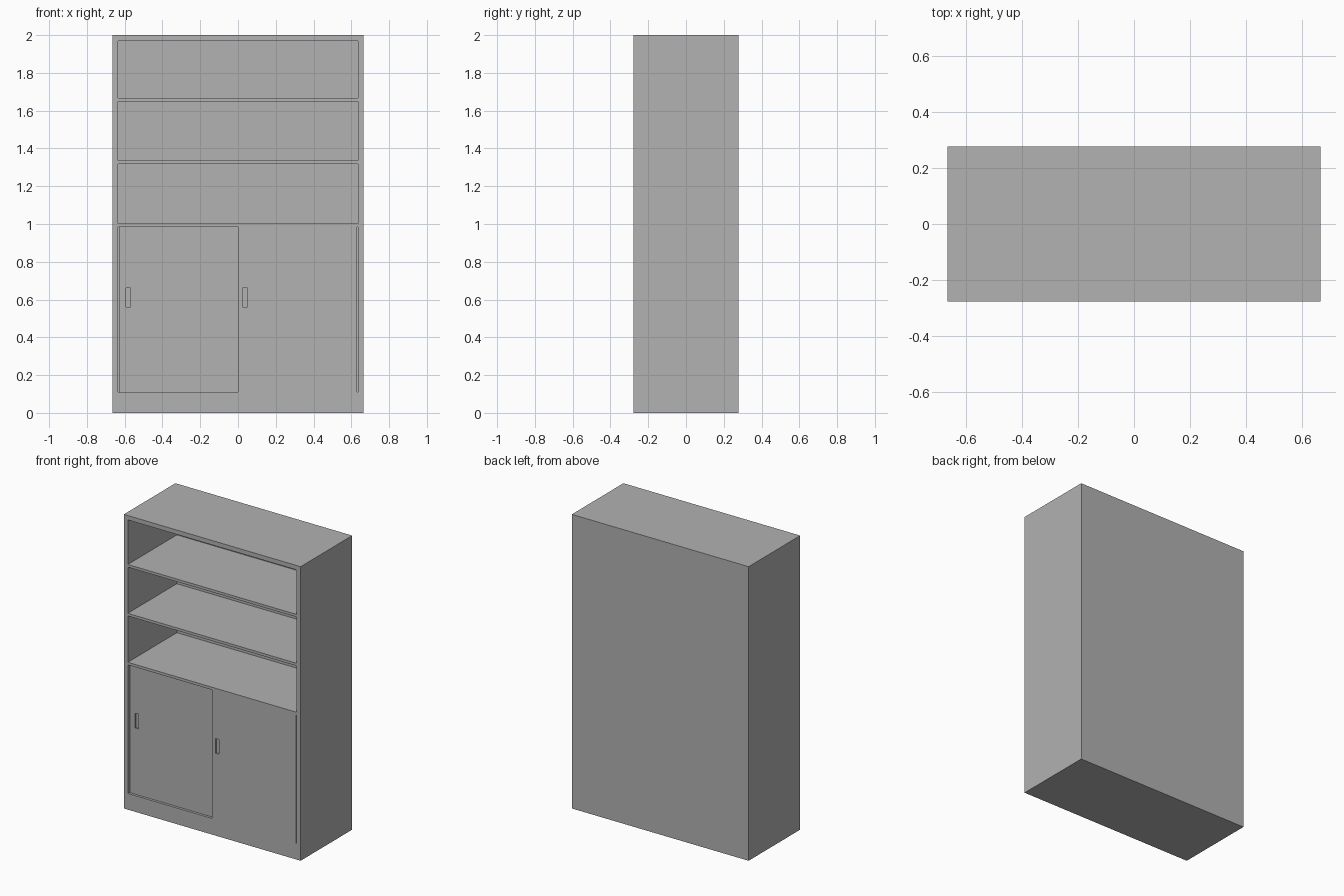
import bpy, bmesh
from mathutils import Vector

cube = bpy.data.objects.get("Cube")
if cube:
    bpy.data.objects.remove(cube, do_unlink=True)

grey = bpy.data.materials.new("light grey")
grey.use_nodes = True
GREY = (0.445, 0.445, 0.445, 1)
grey.diffuse_color = GREY
grey.node_tree.nodes["Principled BSDF"].inputs["Base Color"].default_value = GREY

W, D, H = 0.665, 0.277, 2.0   # half width, half depth, height
T = 0.03                      # carcass board thickness
IN = W - T                    # inner half width
BACK = D - 0.027              # inner face of the back
PLINTH = 0.11
SHELF = 0.018
DOOR = 0.017


def box(name, x, y, z, pocket=None):
    """Box from (min, max) ranges, with an optional finger pull sunk in its front."""
    bm = bmesh.new()
    bmesh.ops.create_cube(bm, size=1)
    for v in bm.verts:
        v.co = Vector([r[0] if c < 0 else r[1] for c, r in zip(v.co, (x, y, z))])
    if pocket:
        (px, pz), depth = pocket, 0.01
        for axis, rng in ((Vector((1, 0, 0)), px), (Vector((0, 0, 1)), pz)):
            for value in rng:
                bmesh.ops.bisect_plane(bm, geom=bm.verts[:] + bm.edges[:] + bm.faces[:],
                                       plane_co=axis * value, plane_no=axis)
        bm.normal_update()
        front = [f for f in bm.faces if f.normal.y < -0.9
                 and px[0] < f.calc_center_median().x < px[1]
                 and pz[0] < f.calc_center_median().z < pz[1]]
        sunk = bmesh.ops.extrude_discrete_faces(bm, faces=front)["faces"]
        for f in sunk:
            bmesh.ops.translate(bm, verts=f.verts[:], vec=(0, depth, 0))
    bmesh.ops.recalc_face_normals(bm, faces=bm.faces[:])
    mesh = bpy.data.meshes.new(name)
    bm.to_mesh(mesh)
    bm.free()
    mesh.materials.append(grey)
    obj = bpy.data.objects.new(name, mesh)
    bpy.context.collection.objects.link(obj)
    return obj


# Carcass
box("top_board", (-W, W), (-D, D), (H - T, H))
box("right_side", (-W, -IN), (-D, D), (0, H - T))
box("left_side", (IN, W), (-D, D), (0, H - T))
box("back_panel", (-IN, IN), (BACK, D), (PLINTH, H - T))
box("plinth", (-IN, IN), (-D, D), (0, PLINTH))

# Shelves, the lowest one closing the cupboard
for label, top in (("upper", 1.667), ("middle", 1.335), ("cupboard_top", 1.002)):
    box(label + "_shelf", (-IN, IN), (-D, BACK), (top - SHELF, top))

# Sliding doors, on two tracks
door_z = (PLINTH, 1.002 - SHELF)
pull_z = (0.56, 0.66)
box("front_sliding_door", (0, IN - 0.004), (-D, DOOR - D), door_z,
    ((0.025, 0.05), pull_z))
box("rear_sliding_door", (0.004 - IN, 0.02), (DOOR - D, 2 * DOOR - D), door_z,
    ((-0.593, -0.568), pull_z))
